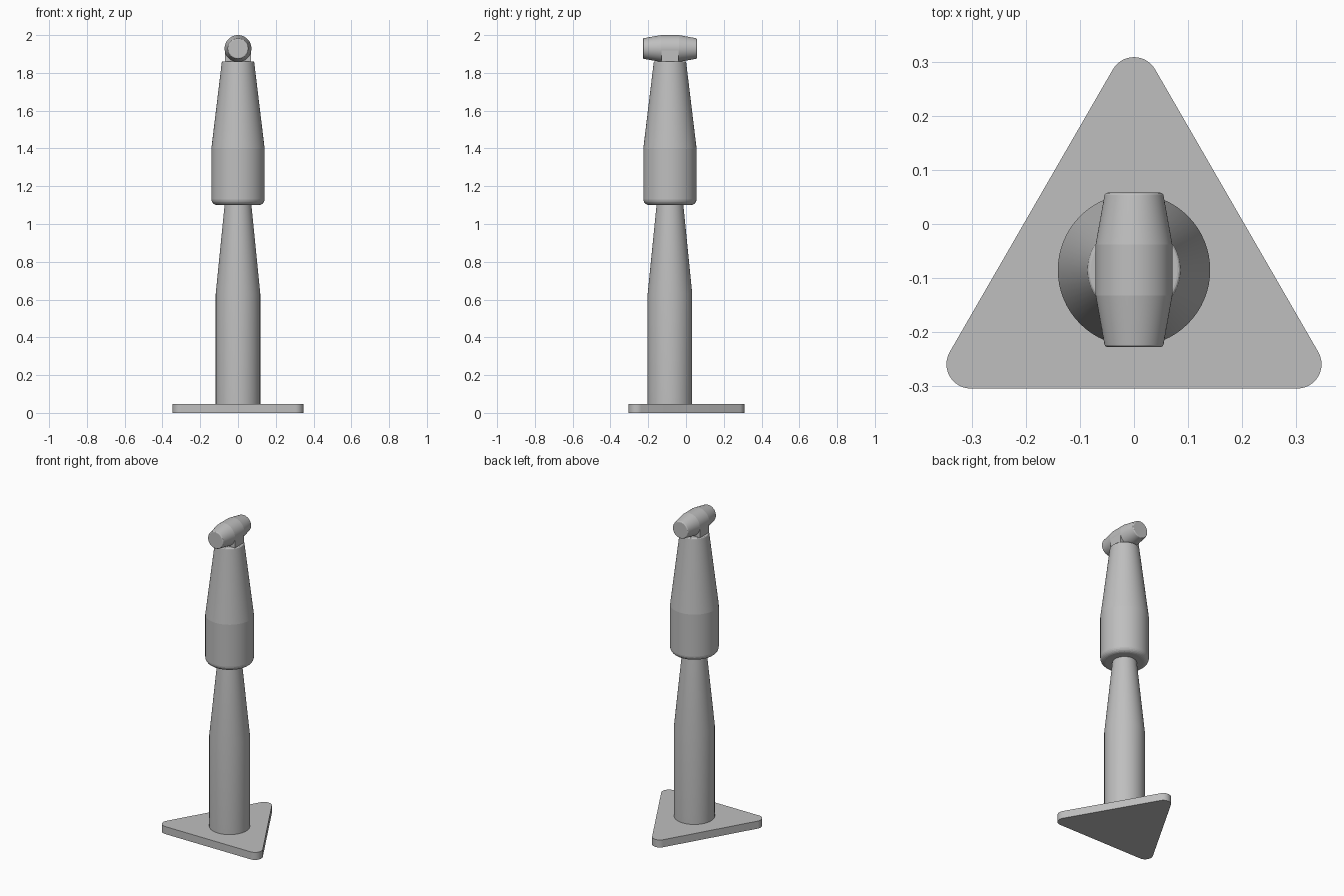
import bpy, bmesh, math
from mathutils import Matrix, Vector

cube = bpy.data.objects.get("Cube")
if cube:
    bpy.data.objects.remove(cube, do_unlink=True)

AXIS_Y = -0.085   # centre line of the column
HEAD_Z = 1.929    # centre line of the barrel head

grey = bpy.data.materials.new("plain_grey")
grey.use_nodes = True
grey.diffuse_color = (0.52, 0.52, 0.52, 1)
bsdf = next(n for n in grey.node_tree.nodes if n.type == 'BSDF_PRINCIPLED')
bsdf.inputs["Base Color"].default_value = grey.diffuse_color


def finish(name, bm):
    bmesh.ops.recalc_face_normals(bm, faces=bm.faces)
    mesh = bpy.data.meshes.new(name)
    bm.to_mesh(mesh)
    bm.free()
    mesh.materials.append(grey)
    obj = bpy.data.objects.new(name, mesh)
    bpy.context.collection.objects.link(obj)
    bpy.ops.object.select_all(action='DESELECT')
    obj.select_set(True)
    bpy.context.view_layer.objects.active = obj
    bpy.ops.object.shade_smooth_by_angle(angle=math.radians(25))
    return obj


def lathe(name, profile, matrix, sides=64):
    """Closed solid of revolution from (radius, height) pairs."""
    bm = bmesh.new()
    rings = []
    for r, h in profile:
        rings.append([bm.verts.new((r * math.cos(i * math.tau / sides),
                                    r * math.sin(i * math.tau / sides), h))
                      for i in range(sides)])
    for a, b in zip(rings, rings[1:]):
        for i in range(sides):
            j = (i + 1) % sides
            bm.faces.new((a[i], a[j], b[j], b[i]))
    bm.faces.new(rings[0])
    bm.faces.new(rings[-1])
    bm.transform(matrix)
    return finish(name, bm)


def fillet(r, h, size, up, steps=6):
    """Rounded outer edge: upwards from a bottom face, or inwards to a top face."""
    pts = []
    for k in range(steps + 1):
        a = k / steps * math.pi / 2
        pts.append((r - size + size * math.sin(a), h + up * size * (1 - math.cos(a))))
    return pts if up > 0 else pts[::-1]


# Triangular base with rounded corners
bm = bmesh.new()
corner_r, spread, steps = 0.045, 0.302, 12
outline = []
for c in range(3):
    mid = math.pi / 2 + c * math.tau / 3
    centre = Vector((math.cos(mid), math.sin(mid), 0)) * spread * 2 / math.sqrt(3)
    for k in range(steps + 1):
        a = mid + (k / steps - 0.5) * math.tau / 3
        p = centre + corner_r * Vector((math.cos(a), math.sin(a), 0))
        outline.append(bm.verts.new(p + Vector((0, AXIS_Y, 0))))
face = bm.faces.new(outline)
top = bmesh.ops.extrude_face_region(bm, geom=[face])
bmesh.ops.translate(bm, vec=(0, 0, 0.048),
                    verts=[v for v in top["geom"] if isinstance(v, bmesh.types.BMVert)])
finish("triangular_base", bm)

# Column and sleeve
column = Matrix.Translation((0, AXIS_Y, 0))
lathe("lower_shaft", [(0.118, 0.04), (0.118, 0.63), (0.069, 1.12)], column)
lathe("upper_sleeve",
      fillet(0.141, 1.10, 0.032, 1) + [(0.141, 1.40)] + fillet(0.086, 1.861, 0.006, -1, 3),
      column)

# Neck block joining the sleeve to the head
bm = bmesh.new()
bmesh.ops.create_cube(bm, size=1)
bm.transform(Matrix.Translation((0, AXIS_Y, (1.855 + HEAD_Z) / 2))
             @ Matrix.Diagonal((0.14, 0.09, HEAD_Z - 1.855, 1)))
finish("neck_block", bm)

# Barrel head lying front to back
half = fillet(0.055, 0.143, 0.007, -1, 4)
barrel = [(r, -h) for r, h in reversed(half)] + [(0.071, -0.047), (0.071, 0.047)] + half
lathe("barrel_head", barrel,
      Matrix.Translation((0, AXIS_Y, HEAD_Z)) @ Matrix.Rotation(math.pi / 2, 4, 'X'))

# Smooth shading across the gentle barrel tapers stays crisp at the creases
for name in ("lower_shaft", "upper_sleeve", "barrel_head"):
    obj = bpy.data.objects[name]
    bpy.ops.object.select_all(action='DESELECT')
    obj.select_set(True)
    bpy.context.view_layer.objects.active = obj
    bpy.ops.object.shade_smooth_by_angle(angle=math.radians(5.8))
